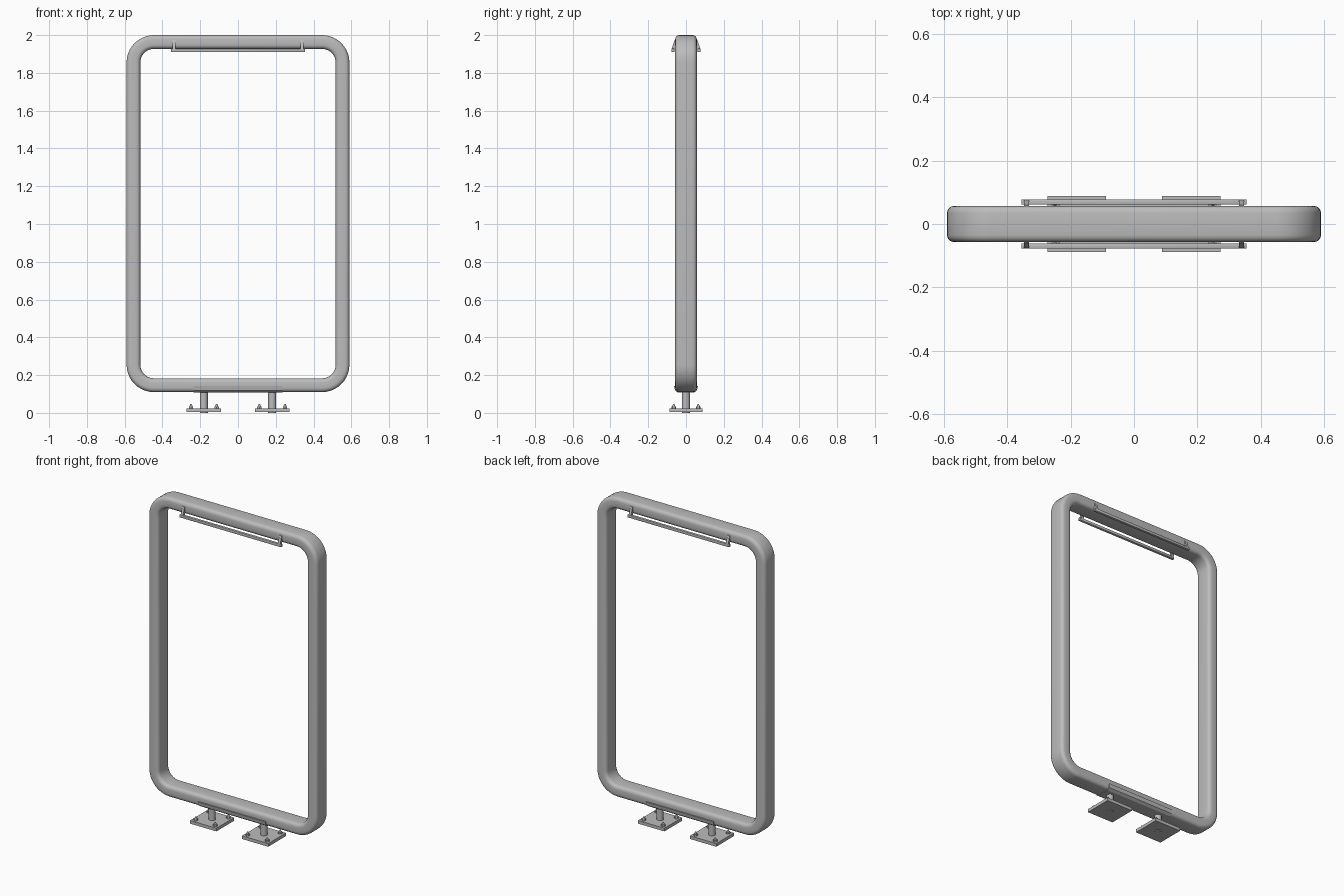
import bpy
import bmesh
from math import sin, cos, pi, radians
from mathutils import Matrix

cube = bpy.data.objects.get("Cube")
if cube:
    bpy.data.objects.remove(cube)

steel = bpy.data.materials.new("grey_steel")
steel.use_nodes = True
colour = (0.5, 0.5, 0.5, 1)
steel.diffuse_color = colour
steel.node_tree.nodes["Principled BSDF"].inputs["Base Color"].default_value = colour


def finish(name, bm, angle=None):
    """Turn a bmesh into a named object, smooth below the given angle."""
    bmesh.ops.recalc_face_normals(bm, faces=bm.faces)
    mesh = bpy.data.meshes.new(name)
    bm.to_mesh(mesh)
    bm.free()
    mesh.materials.append(steel)
    obj = bpy.data.objects.new(name, mesh)
    bpy.context.collection.objects.link(obj)
    if angle:
        bpy.ops.object.select_all(action="DESELECT")
        obj.select_set(True)
        bpy.context.view_layer.objects.active = obj
        bpy.ops.object.shade_smooth_by_angle(angle=radians(angle))
    return obj


def rounded_rect(cx, cz, hx, hz, r, steps):
    """Outline points of a rectangle with rounded corners."""
    points = []
    for i, (sx, sz) in enumerate([(1, 1), (-1, 1), (-1, -1), (1, -1)]):
        for k in range(steps + 1):
            a = (i + k / steps) * pi / 2
            points.append((cx + sx * (hx - r) + r * cos(a),
                           cz + sz * (hz - r) + r * sin(a)))
    return points


def box(name, x0, x1, y0, y1, z0, z1, bevel=0):
    bm = bmesh.new()
    bmesh.ops.create_cube(bm, size=1)
    for v in bm.verts:
        v.co = (x1 if v.co.x > 0 else x0, y1 if v.co.y > 0 else y0,
                z1 if v.co.z > 0 else z0)
    if bevel:
        bmesh.ops.bevel(bm, geom=bm.edges[:], offset=bevel, segments=2,
                        profile=0.5, affect="EDGES")
    return finish(name, bm, 40 if bevel else None)


def cylinder(name, x, y, z0, z1, r0, r1, sides):
    bm = bmesh.new()
    bmesh.ops.create_cone(bm, cap_ends=True, segments=sides, radius1=r0,
                          radius2=r1, depth=z1 - z0,
                          matrix=Matrix.Translation((x, y, (z0 + z1) / 2)))
    return finish(name, bm, 40)


def extrude_x(name, profile, x0, x1):
    """Extrude a (y, z) profile along x."""
    bm = bmesh.new()
    face = bm.faces.new([bm.verts.new((x0, y, z)) for y, z in profile])
    new = bmesh.ops.extrude_face_region(bm, geom=[face])["geom"]
    bmesh.ops.translate(bm, vec=(x1 - x0, 0, 0),
                        verts=[g for g in new if isinstance(g, bmesh.types.BMVert)])
    return finish(name, bm)


# Frame: rounded tube section swept round a rounded rectangle
DEPTH, HALF_Y = 0.073, 0.057
section = rounded_rect(DEPTH / 2, 0, DEPTH / 2, HALF_Y, 0.022, 4)
bm = bmesh.new()
loops = []
for inset, y in section:
    outline = rounded_rect(0, 1.055, 0.59 - inset, 0.945 - inset, 0.145 - inset, 10)
    loops.append([bm.verts.new((x, y, z)) for x, z in outline])
for a, b in zip(loops, loops[1:] + loops[:1]):
    for i in range(len(a)):
        j = (i + 1) % len(a)
        bm.faces.new((a[i], a[j], b[j], b[i]))
finish("frame", bm, 60)

# Hanging rails with slanted brackets on both faces
for face, s in (("front", -1), ("back", 1)):
    ys = sorted((s * 0.061, s * 0.078))
    box(face + "_rail", -0.355, 0.355, *ys, 1.91, 1.928, 0.003)
    bracket = [(s * 0.05, 1.978), (s * 0.06, 1.974), (s * 0.077, 1.925),
               (s * 0.073, 1.915), (s * 0.062, 1.915), (s * 0.05, 1.945)]
    for side, x in (("right", -0.339), ("left", 0.339)):
        extrude_x(f"{face}_{side}_bracket", bracket, x - 0.008, x + 0.008)

# Saddle under the lower rail
extrude_x("saddle", [(-0.042, 0.107), (0.042, 0.107), (0.058, 0.118),
                     (0.063, 0.142), (-0.063, 0.142), (-0.058, 0.118)],
          -0.235, 0.235)

# Two feet: post, collar, base plate and four bolts each
for side, x in (("right", -0.181), ("left", 0.181)):
    cylinder(side + "_post", x, 0, 0.01, 0.115, 0.021, 0.021, 24)
    box(side + "_base_plate", x - 0.092, x + 0.092, -0.088, 0.088, 0.004, 0.024)
    cylinder(side + "_post_end", x, 0, 0, 0.01, 0.021, 0.021, 24)
    for i, (sx, sy) in enumerate([(-1, -1), (1, -1), (-1, 1), (1, 1)]):
        bx, by = x + sx * 0.068, sy * 0.065
        cylinder(f"{side}_bolt_nut_{i}", bx, by, 0.022, 0.035, 0.013, 0.013, 6)
        cylinder(f"{side}_bolt_tip_{i}", bx, by, 0.035, 0.046, 0.008, 0.004, 12)
